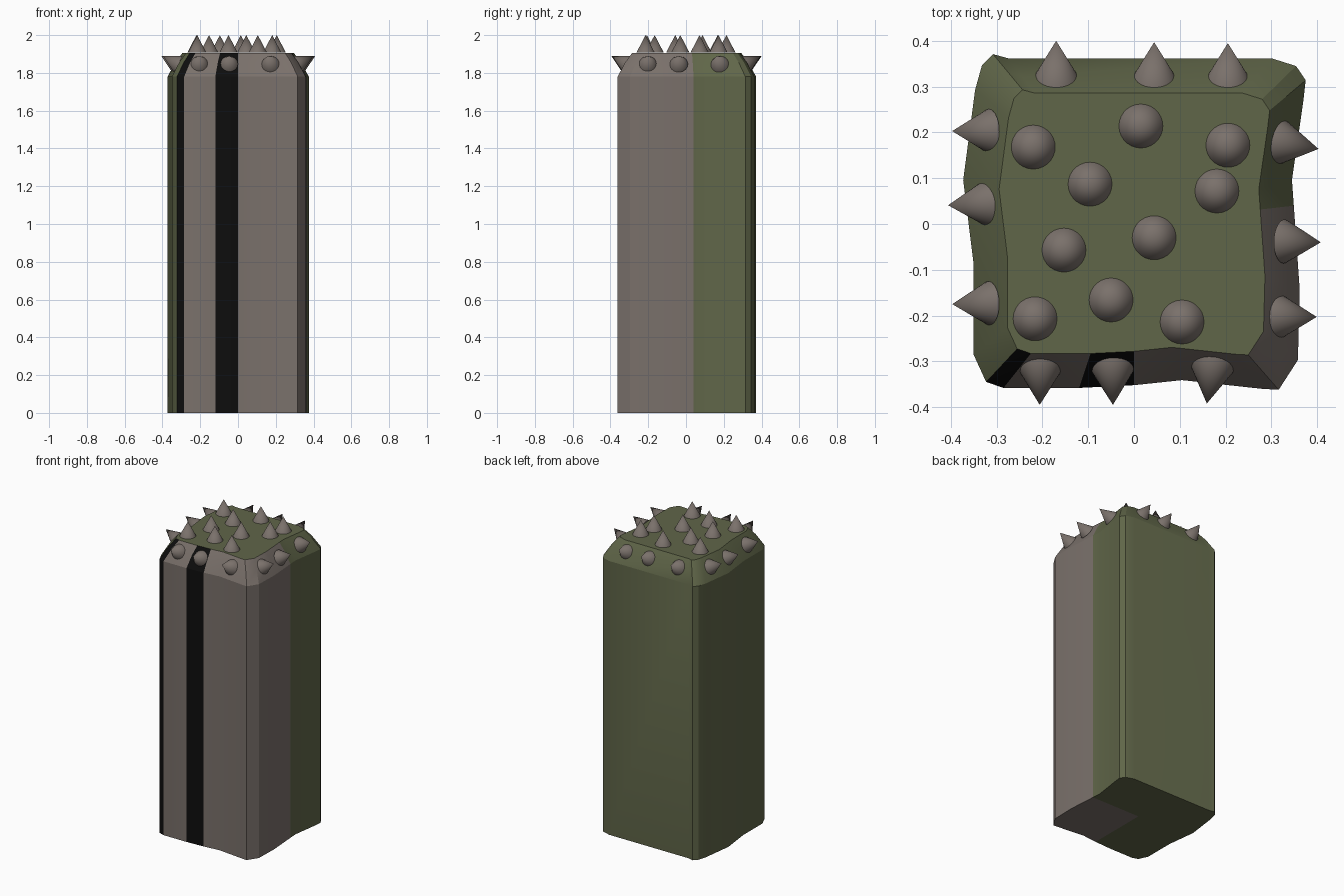
import bpy, bmesh, math
from mathutils import Vector

if "Cube" in bpy.data.objects:
    bpy.data.objects.remove(bpy.data.objects["Cube"])


def material(name, rgb):
    m = bpy.data.materials.new(name)
    m.diffuse_color = (*rgb, 1)
    m.use_nodes = True
    m.node_tree.nodes["Principled BSDF"].inputs["Base Color"].default_value = m.diffuse_color
    return m


GREEN = material("moss green", (0.117, 0.133, 0.066))
BROWN = material("grey brown", (0.195, 0.165, 0.147))
BLACK = material("black", (0.004, 0.004, 0.004))


def finish(name, bm, mats, angle):
    bmesh.ops.recalc_face_normals(bm, faces=bm.faces)
    mesh = bpy.data.meshes.new(name)
    bm.to_mesh(mesh)
    bm.free()
    for m in mats:
        mesh.materials.append(m)
    ob = bpy.data.objects.new(name, mesh)
    bpy.context.collection.objects.link(ob)
    bpy.ops.object.select_all(action='DESELECT')
    ob.select_set(True)
    bpy.context.view_layer.objects.active = ob
    bpy.ops.object.shade_smooth_by_angle(angle=math.radians(angle))
    return ob


# Wavy square cross-section of the post, counter-clockwise from front left
OUTLINE = [
    (-0.323, -0.345), (-0.285, -0.358), (-0.12, -0.358), (0, -0.352),
    (0.105, -0.341), (0.28, -0.36), (0.316, -0.362), (0.358, -0.297),
    (0.362, -0.144), (0.349, 0.04), (0.345, 0.096), (0.37, 0.27),
    (0.375, 0.314), (0.354, 0.345), (0.30, 0.362), (-0.275, 0.362),
    (-0.308, 0.371), (-0.332, 0.347), (-0.347, 0.293), (-0.373, 0.096),
    (-0.35, -0.09), (-0.35, -0.286)]


def stripe(x, y):
    """Colour slot of a wall panel: green, brown or black."""
    if y > 0.04 or x < -0.323:
        return 0
    return 2 if x < -0.285 or -0.12 < x < 0 else 1


# Post: straight walls, chamfered top rim, flat cap, two-colour base
bm = bmesh.new()
n = len(OUTLINE)
rings = [[bm.verts.new((x * s, y * s, z)) for x, y in OUTLINE]
         for s, z in ((1, 0), (1, 1.78), (0.89, 1.855), (0.79, 1.905))]
bottom = bm.verts.new((0, 0.04, 0))
for i in range(n):
    j = (i + 1) % n
    mx = (OUTLINE[i][0] + OUTLINE[j][0]) / 2
    my = (OUTLINE[i][1] + OUTLINE[j][1]) / 2
    for lo, hi in zip(rings, rings[1:]):
        f = bm.faces.new((lo[i], lo[j], hi[j], hi[i]))
        f.material_index = stripe(mx, my)
    f = bm.faces.new((bottom, rings[0][j], rings[0][i]))
    f.material_index = 1 if mx > 0 and my < 0.04 else 0
bm.faces.new(rings[-1])
finish("post", bm, (GREEN, BROWN, BLACK), 25)


def spike(name, base, tip):
    base, tip = Vector(base), Vector(tip)
    axis = tip - base
    bm = bmesh.new()
    bmesh.ops.create_cone(bm, cap_ends=True, segments=28, radius1=0.048,
                          radius2=0, depth=axis.length)
    rot = axis.to_track_quat('Z', 'Y').to_matrix()
    for v in bm.verts:
        v.co = rot @ v.co + (base + tip) / 2
    finish(name, bm, (BROWN,), 40)


# Spikes standing on the cap
TOP = [(-0.22, 0.168), (0.015, 0.214), (0.205, 0.172), (-0.096, 0.087),
       (0.181, 0.072), (0.044, -0.03), (-0.153, -0.057), (-0.05, -0.166),
       (0.105, -0.214), (-0.216, -0.207)]
for k, (x, y) in enumerate(TOP):
    spike(f"top_spike_{k + 1}", (x, y, 1.908), (x, y, 2.0))

# Spikes on the sloping rim: (position of base, of tip, reach of tip)
RIM = {
    "front": [(-0.205, -0.206, 0.395), (-0.047, -0.046, 0.395), (0.171, 0.159, 0.392)],
    "back": [(-0.17, -0.17, 0.40), (0.044, 0.044, 0.397), (0.205, 0.205, 0.395)],
    "left": [(0.203, 0.203, 0.397), (0.045, 0.041, 0.406), (-0.173, -0.175, 0.397)],
    "right": [(0.178, 0.164, 0.403), (-0.038, -0.04, 0.408), (-0.202, -0.203, 0.399)],
}
for side, spikes in RIM.items():
    sign = 1 if side in ("back", "right") else -1
    for k, (b, t, reach) in enumerate(spikes):
        inner, outer = sign * (reach - 0.08), sign * reach
        if side in ("front", "back"):
            base, tip = (b, inner, 1.846), (t, outer, 1.889)
        else:
            base, tip = (inner, b, 1.846), (outer, t, 1.889)
        spike(f"{side}_spike_{k + 1}", base, tip)
